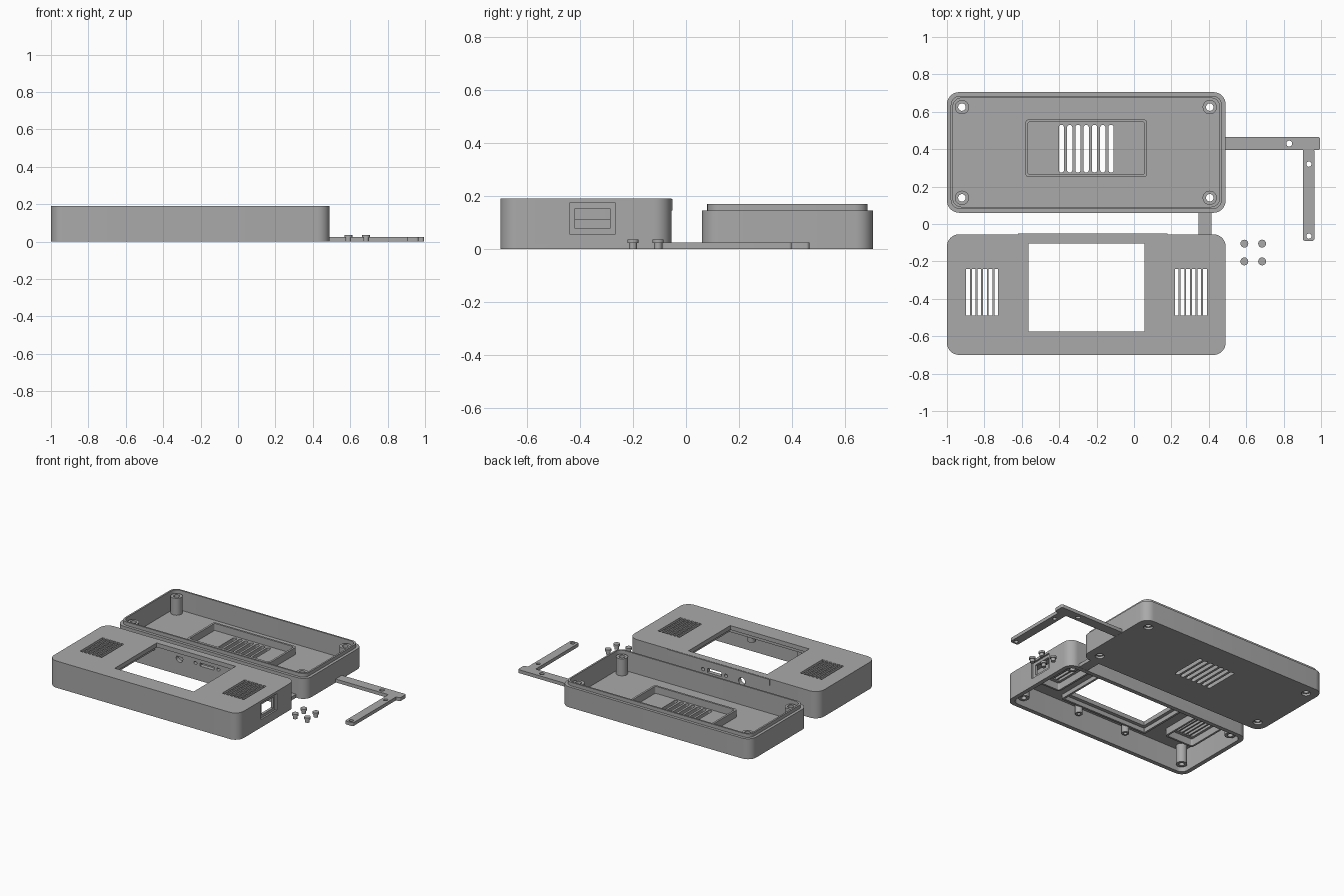
import bpy, bmesh, math

if "Cube" in bpy.data.objects:
    bpy.data.objects.remove(bpy.data.objects["Cube"], do_unlink=True)

grey = bpy.data.materials.new("plain_grey")
grey.use_nodes = True
GREY = (0.4, 0.4, 0.4, 1)
grey.diffuse_color = GREY
grey.node_tree.nodes["Principled BSDF"].inputs["Base Color"].default_value = GREY


def prism(u0, u1, v0, v1, w0, w1, r=0.0, axis="z"):
    """Rounded rectangle in u, v, extruded from w0 to w1 along an axis."""
    return (u0, u1, v0, v1, w0, w1, r, axis)


def disc(u, v, r, w0, w1, axis="z"):
    return prism(u - r, u + r, v - r, v + r, w0, w1, r, axis)


def make_mesh(name, shapes):
    bm = bmesh.new()
    for u0, u1, v0, v1, w0, w1, r, axis in shapes:
        outline = []
        corners = [(u1 - r, v1 - r), (u0 + r, v1 - r), (u0 + r, v0 + r), (u1 - r, v0 + r)]
        steps = 8 if r else 0
        for k, (cu, cv) in enumerate(corners):
            for i in range(steps + 1):
                a = math.pi / 2 * (k + i / max(steps, 1))
                p = (cu + r * math.cos(a), cv + r * math.sin(a))
                if not outline or math.dist(p, outline[-1]) > 1e-5:
                    outline.append(p)
        if math.dist(outline[0], outline[-1]) < 1e-5:
            outline.pop()
        place = {"z": lambda u, v, w: (u, v, w),
                 "y": lambda u, v, w: (u, w, v),
                 "x": lambda u, v, w: (w, u, v)}[axis]
        low = [bm.verts.new(place(u, v, w0)) for u, v in outline]
        high = [bm.verts.new(place(u, v, w1)) for u, v in outline]
        bm.faces.new(low[::-1])
        bm.faces.new(high)
        n = len(low)
        for i in range(n):
            j = (i + 1) % n
            bm.faces.new((low[i], low[j], high[j], high[i]))
    bmesh.ops.recalc_face_normals(bm, faces=bm.faces)
    mesh = bpy.data.meshes.new(name)
    bm.to_mesh(mesh)
    bm.free()
    obj = bpy.data.objects.new(name, mesh)
    bpy.context.scene.collection.objects.link(obj)
    return obj


def part(name, body, cuts=()):
    """Solid body with all cut shapes removed."""
    obj = make_mesh(name, [body])
    if cuts:
        cutter = make_mesh(name + "_cutter", cuts)
        cutter.hide_render = True
        mod = obj.modifiers.new("cut", "BOOLEAN")
        mod.operation = "DIFFERENCE"
        mod.solver = "EXACT"
        mod.use_self = True
        mod.object = cutter
        graph = bpy.context.evaluated_depsgraph_get()
        result = bpy.data.meshes.new_from_object(obj.evaluated_get(graph))
        obj.modifiers.clear()
        obj.data = result
        bpy.data.objects.remove(cutter, do_unlink=True)
    obj.data.materials.clear()
    obj.data.materials.append(grey)
    bpy.ops.object.select_all(action="DESELECT")
    obj.select_set(True)
    bpy.context.view_layer.objects.active = obj
    bpy.ops.object.shade_smooth_by_angle(angle=math.radians(30))
    return obj


def frame(name, x0, x1, y0, y1, z0, z1, wall, r=0.02):
    part(name, prism(x0, x1, y0, y1, z0, z1, r),
         [prism(x0 + wall, x1 - wall, y0 + wall, y1 - wall, z0 - 0.1, z1 + 0.1, r / 2)])


def tube(name, x, y, z0, z1, outer, inner):
    part(name, disc(x, y, outer, z0, z1), [disc(x, y, inner, z0 - 0.1, z1 + 0.1)])


def slots(x, pitch, width, count, y0, y1, z0, z1, r=0.0):
    return [prism(x + i * pitch, x + i * pitch + width, y0, y1, z0, z1, r) for i in range(count)]


L, R = -1.0, 0.49
POST_X = (-0.92, 0.405)

# Base tray with stepped lip, vents and countersunk screw holes
tray_cuts = [prism(L + 0.032, R - 0.032, 0.092, 0.673, 0.03, 0.3, 0.045)]
tray_cuts += slots(-0.402, 0.0442, 0.028, 7, 0.275, 0.53, -0.1, 0.1, 0.0139)
for x in POST_X:
    for y in (0.14, 0.625):
        tray_cuts += [disc(x, y, 0.02, -0.1, 0.1), disc(x, y, 0.03, -0.1, 0.015)]
        tube("base_post", x, y, 0.022, 0.15, 0.038, 0.02)
part("base_tray", prism(L, R, 0.06, 0.705, 0, 0.145, 0.065), tray_cuts)
part("base_lip", prism(L + 0.02, R - 0.02, 0.08, 0.685, 0.14, 0.17, 0.05),
     [prism(L + 0.032, R - 0.032, 0.092, 0.673, 0, 0.3, 0.045)])
frame("base_vent_frame", -0.58, 0.07, 0.25, 0.56, 0.025, 0.08, 0.014)

# Cover shell with window, grilles and ports
cover_cuts = [
    prism(L + 0.03, R - 0.03, -0.67, -0.085, -0.1, 0.16, 0.045),
    prism(-0.565, 0.055, -0.575, -0.105, 0.1, 0.3),
    prism(-0.44, -0.265, 0.057, 0.173, R - 0.012, R + 0.1, 0, "x"),
    prism(-0.418, -0.287, 0.077, 0.153, R - 0.06, R + 0.1, 0, "x"),
    disc(-0.4, 0.115, 0.026, -0.12, 0, "y"),
    prism(-0.24, -0.13, 0.105, 0.135, -0.12, 0, 0, "y"),
    disc(-0.275, 0.12, 0.012, -0.12, 0, "y"),
    disc(-0.095, 0.12, 0.012, -0.12, 0, "y"),
]
for x in (-0.897, 0.219):
    cover_cuts += slots(x, 0.03, 0.02, 6, -0.49, -0.24, 0.1, 0.3)
part("cover_shell", prism(L, R, -0.70, -0.055, 0, 0.19, 0.065), cover_cuts)
part("cover_back_strip", prism(-0.62, 0.18, -0.058, -0.05, 0.145, 0.188))

# Inside of the cover: frames and posts
frame("window_frame", -0.605, 0.095, -0.615, -0.075, 0.13, 0.165, 0.015, 0.01)
for x in (-0.813, 0.303):
    frame("grille_frame", x - 0.115, x + 0.115, -0.525, -0.205, 0.11, 0.165, 0.014)
for x in POST_X:
    for y in (-0.62, -0.135):
        tube("cover_post", x, y, 0.025, 0.165, 0.036, 0.018)
for x in (-0.46, -0.07):
    tube("screen_post", x, -0.635, 0.09, 0.165, 0.025, 0.012)

# Flat bracket beside the tray
part("bracket_bar", prism(0.465, 0.995, 0.395, 0.465, 0.001, 0.025, 0.012),
     [disc(0.83, 0.43, 0.016, -0.1, 0.1)])
part("bracket_arm", prism(0.903, 0.965, -0.09, 0.4, 0.001, 0.025, 0.012),
     [disc(0.935, y, 0.014, -0.1, 0.1) for y in (-0.065, 0.32)])
part("bracket_tab", prism(0.345, 0.415, -0.07, 0.08, 0.001, 0.025))

# Four loose buttons with wider heads
for x in (0.59, 0.685):
    for y in (-0.2, -0.105):
        part("button_stem", disc(x, y, 0.015, 0, 0.026))
        part("button_head", disc(x, y, 0.021, 0.022, 0.037))
